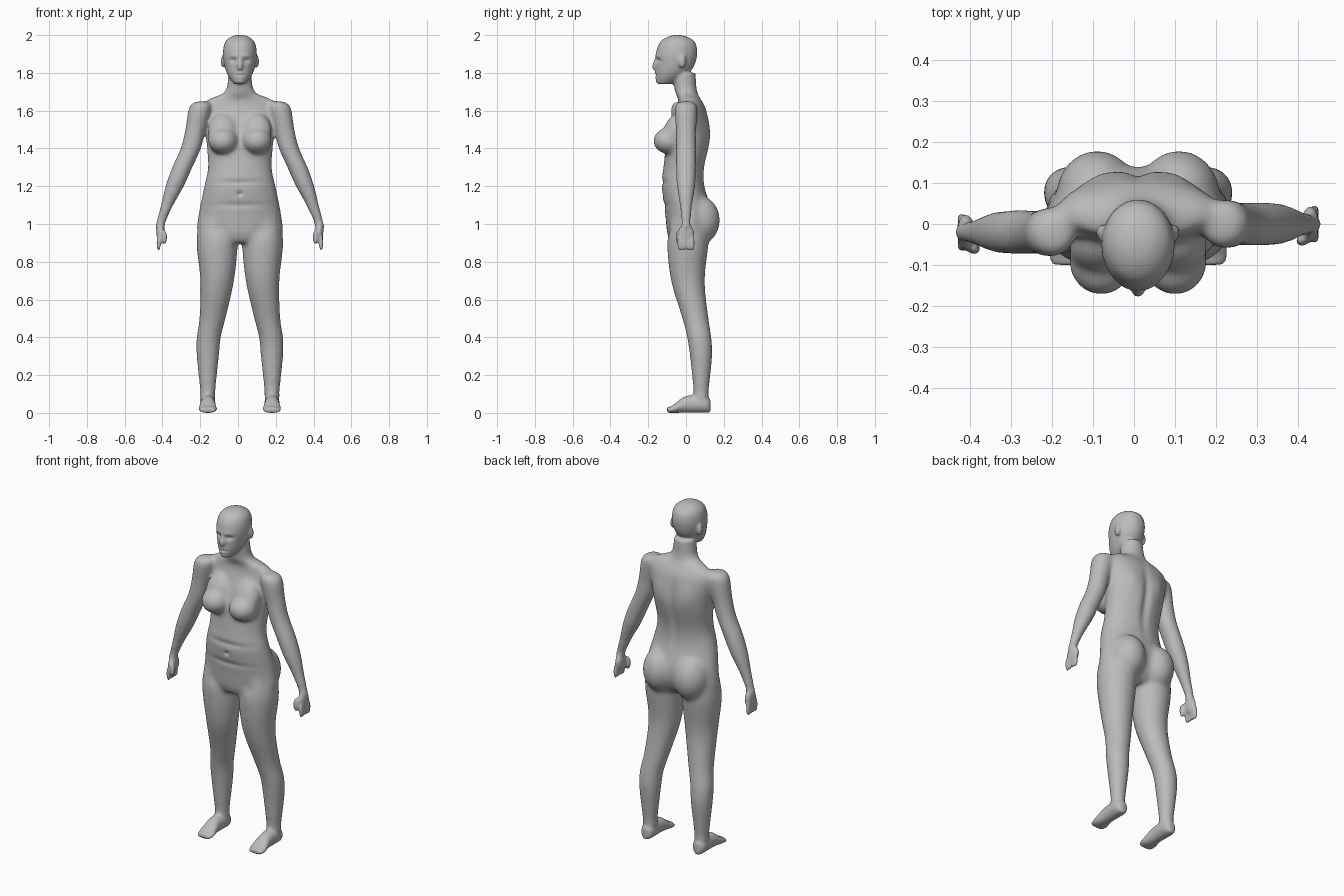
import bpy
import bmesh
import math
from mathutils import Matrix

default_cube = bpy.data.objects.get("Cube")
if default_cube:
    bpy.data.objects.remove(default_cube, do_unlink=True)

MIDDLE = 0.01      # the body stands slightly off the centre line
SIDES = (-1, 1)
RING = 24
STEPS = 4

skin = bpy.data.materials.new("grey clay")
skin.use_nodes = True
grey = (0.5, 0.5, 0.5, 1)
skin.diffuse_color = grey
skin.node_tree.nodes["Principled BSDF"].inputs["Base Color"].default_value = grey

bm = bmesh.new()


def spline(before, start, end, after, t):
    """Catmull-Rom blend of four neighbouring sections."""
    return [q + t / 2 * (r - p + t * (2 * p - 5 * q + 4 * r - s + t * (3 * (q - r) + s - p)))
            for p, q, r, s in zip(before, start, end, after)]


def loft(sections, side=1, lying=False):
    """Closed skin over oval sections: (position, x, other, x radius, other radius)."""
    last = len(sections) - 1
    smooth = []
    for i in range(last):
        neighbours = [sections[max(0, min(last, i + k))] for k in (-1, 0, 1, 2)]
        smooth += [spline(*neighbours, k / STEPS) for k in range(STEPS)]
    smooth.append(sections[last])
    rings = []
    for position, x_middle, other_middle, x_radius, other_radius in smooth:
        ring = []
        for k in range(RING):
            angle = math.tau * k / RING
            x = MIDDLE + side * (x_middle + x_radius * math.cos(angle))
            other = other_middle + other_radius * math.sin(angle)
            ring.append(bm.verts.new((x, position, other) if lying else (x, other, position)))
        rings.append(ring)
    faces = [bm.faces.new(rings[0]), bm.faces.new(rings[-1])]
    for lower, upper in zip(rings, rings[1:]):
        for k in range(RING):
            n = (k + 1) % RING
            faces.append(bm.faces.new((lower[k], lower[n], upper[n], upper[k])))
    bmesh.ops.recalc_face_normals(bm, faces=faces)


def trunk(sections):
    """Central loft from (height, half width, front, back)."""
    loft([(z, 0, (front + back) / 2, half, (back - front) / 2)
          for z, half, front, back in sections])


def ball(centre, radii, side=1, tilt=0):
    x, y, z = centre
    place = (Matrix.Translation((MIDDLE + side * x, y, z))
             @ Matrix.Rotation(tilt, 4, "X") @ Matrix.Diagonal((*radii, 1)))
    bmesh.ops.create_uvsphere(bm, u_segments=RING, v_segments=RING, radius=1, matrix=place)


# Torso and neck
trunk([
    (0.9, 0.1, -0.08, 0.08),
    (0.95, 0.22, -0.1, 0.12),
    (1.05, 0.22, -0.11, 0.14),
    (1.2, 0.19, -0.13, 0.1),
    (1.3, 0.17, -0.12, 0.1),
    (1.45, 0.18, -0.1, 0.13),
    (1.6, 0.2, -0.05, 0.11),
    (1.66, 0.17, -0.04, 0.08),
    (1.7, 0.08, -0.06, 0.06),
    (1.8, 0.06, -0.07, 0.05),
])

# Head
trunk([
    (1.74, 0.03, -0.15, -0.08),
    (1.78, 0.06, -0.16, -0.01),
    (1.83, 0.08, -0.16, 0.04),
    (1.9, 0.09, -0.16, 0.06),
    (1.96, 0.08, -0.14, 0.05),
    (1.99, 0.05, -0.1, 0.01),
    (2, 0.02, -0.06, -0.03),
])
ball((0, -0.16, 1.85), (0.016, 0.016, 0.04), tilt=-0.3)    # nose

# Height, distance from the middle, depth and radius
leg = [
    (1.05, 0.11, 0.02, 0.1),
    (0.9, 0.12, 0.01, 0.11),
    (0.7, 0.12, 0.01, 0.09),
    (0.5, 0.145, 0.05, 0.07),
    (0.4, 0.165, 0.07, 0.065),
    (0.3, 0.17, 0.08, 0.06),
    (0.1, 0.17, 0.08, 0.04),
    (0.03, 0.17, 0.08, 0.04),
]
# Depth, half width and height above the sole
foot = [
    (0.13, 0.02, 0.07),
    (0.1, 0.04, 0.09),
    (0, 0.04, 0.09),
    (-0.07, 0.05, 0.04),
    (-0.1, 0.04, 0.03),
]
# Height, distance from the middle and radius
arm = [
    (1.65, 0.2, 0.03),
    (1.62, 0.21, 0.06),
    (1.5, 0.235, 0.055),
    (1.4, 0.26, 0.055),
    (1.3, 0.305, 0.055),
    (1.2, 0.345, 0.05),
    (1.1, 0.385, 0.035),
    (1, 0.42, 0.025),
    (0.95, 0.42, 0.02),
]

for side in SIDES:
    swing = -0.02 if side < 0 else 0      # the right arm hangs a little forward
    loft([(z, x, y, r, r) for z, x, y, r in leg], side)
    loft([(y, 0.17, tall / 2, half, tall / 2) for y, half, tall in foot], side, lying=True)
    loft([(z, x, swing, r, r) for z, x, r in arm], side)
    # Hand with four fingers and a thumb
    ball((0.42, swing, 0.95), (0.022, 0.044, 0.05), side)
    for k in range(4):
        ball((0.43, swing + 0.023 * (k - 1.5), 0.9), (0.012, 0.012, 0.045), side)
    ball((0.4, swing - 0.04, 0.93), (0.015, 0.015, 0.04), side)
    # Breast, upper chest, buttock and ear
    ball((0.09, -0.09, 1.44), (0.08, 0.085, 0.07), side)
    ball((0.09, -0.06, 1.49), (0.08, 0.06, 0.1), side, tilt=-0.3)
    ball((0.1, 0.07, 1.02), (0.1, 0.11, 0.13), side)
    ball((0.09, -0.02, 1.86), (0.012, 0.02, 0.035), side)

# Fuse the parts into one continuous skin
rough = bpy.data.meshes.new("rough_parts")
bm.to_mesh(rough)
bm.free()
body = bpy.data.objects.new("body", rough)
bpy.context.collection.objects.link(body)
fuse = body.modifiers.new("fuse", "REMESH")
fuse.mode = "VOXEL"
fuse.voxel_size = 0.007
bpy.context.view_layer.update()
fused = bpy.data.meshes.new_from_object(body.evaluated_get(bpy.context.evaluated_depsgraph_get()))
body.modifiers.clear()
body.data = fused
bpy.data.meshes.remove(rough)
fused.name = "body"

bm = bmesh.new()
bm.from_mesh(fused)


def soften(verts, times):
    for _ in range(times):
        bmesh.ops.smooth_vert(bm, verts=verts, factor=0.5,
                              use_axis_x=True, use_axis_y=True, use_axis_z=True)


def press(x, z, wide, tall, push, facing=-1):
    """Push the front (or back) of the skin in or out around a point."""
    for v in bm.verts:
        if v.co.y * facing > 0.05:
            away = ((v.co.x - MIDDLE - x) / wide) ** 2 + ((v.co.z - z) / tall) ** 2
            v.co.y -= facing * push * math.exp(-away)


# Soften the joins, more on trunk and limbs than on face, hands and feet
soften([v for v in bm.verts
        if 0.1 < v.co.z < 1.74 and not (abs(v.co.x) > 0.35 and v.co.z < 1)], 22)
soften(bm.verts[:], 4)

press(0, 1.4, 0.025, 0.17, 0.014, facing=1)     # spine
press(0, 1.16, 0.015, 0.012, 0.01)              # navel
press(0, 1.22, 0.12, 0.016, 0.007)              # waist fold
press(0, 1.1, 0.12, 0.016, 0.006)               # belly fold
press(0, 1.787, 0.025, 0.005, 0.006)            # mouth
press(0, 1.797, 0.02, 0.007, -0.006)            # upper lip
press(0, 1.776, 0.02, 0.007, -0.005)            # lower lip
press(0, 1.755, 0.025, 0.012, -0.006)           # chin
for side in SIDES:
    press(side * 0.033, 1.866, 0.02, 0.012, 0.013)           # eye socket
    press(side * 0.03, 1.89, 0.025, 0.01, -0.004)            # brow
    press(side * 0.09, 1.5, 0.045, 0.07, -0.008, facing=1)   # shoulder blade
    press(side * 0.12, 0.97, 0.04, 0.04, 0.006)              # groin

bm.to_mesh(fused)
bm.free()

fused.materials.clear()
fused.materials.append(skin)
for face in fused.polygons:
    face.use_smooth = True
    face.material_index = 0
